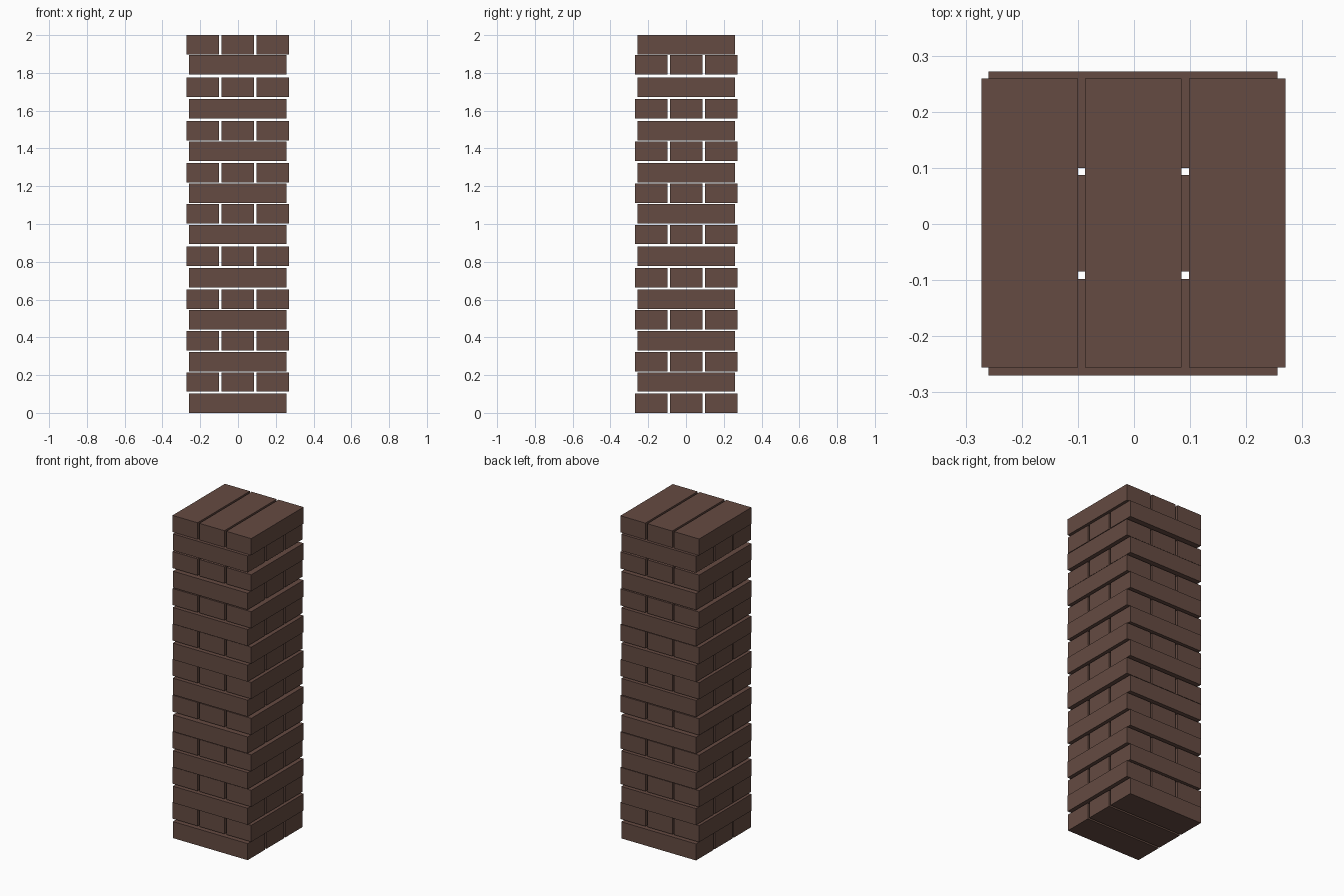
import bpy

if "Cube" in bpy.data.objects:
    bpy.data.objects.remove(bpy.data.objects["Cube"])

LENGTH, WIDTH, HEIGHT, PITCH = 0.515, 0.172, 0.103, 0.185

# Underside height of each layer, slightly uneven like a loosely settled stack
BOTTOMS = [0, 0.112, 0.22, 0.33, 0.442, 0.551, 0.664, 0.778, 0.893,
           1.002, 1.111, 1.221, 1.333, 1.442, 1.559, 1.672, 1.791, 1.897]

wood = bpy.data.materials.new("dark_wood")
wood.diffuse_color = (0.13, 0.07, 0.054, 1)
wood.use_nodes = True
wood.node_tree.nodes["Principled BSDF"].inputs["Base Color"].default_value = wood.diffuse_color


def block(name, centre, size):
    bpy.ops.mesh.primitive_cube_add(size=1, location=centre)
    ob = bpy.context.object
    ob.name = name
    ob.scale = size
    bpy.ops.object.transform_apply(location=False, rotation=False, scale=True)
    ob.data.materials.append(wood)


# Tower of three-block layers, alternating direction
for layer, z in enumerate(BOTTOMS):
    for i in (-1, 0, 1):
        offset = i * PITCH
        zc = z + HEIGHT / 2
        name = f"layer_{layer + 1}_block_{i + 2}"
        if layer % 2 == 0:   # blocks running left to right
            block(name, (-0.002, offset + 0.001, zc), (LENGTH, WIDTH, HEIGHT))
        else:                # blocks running front to back
            block(name, (offset - 0.001, 0.002, zc), (WIDTH, LENGTH, HEIGHT))
